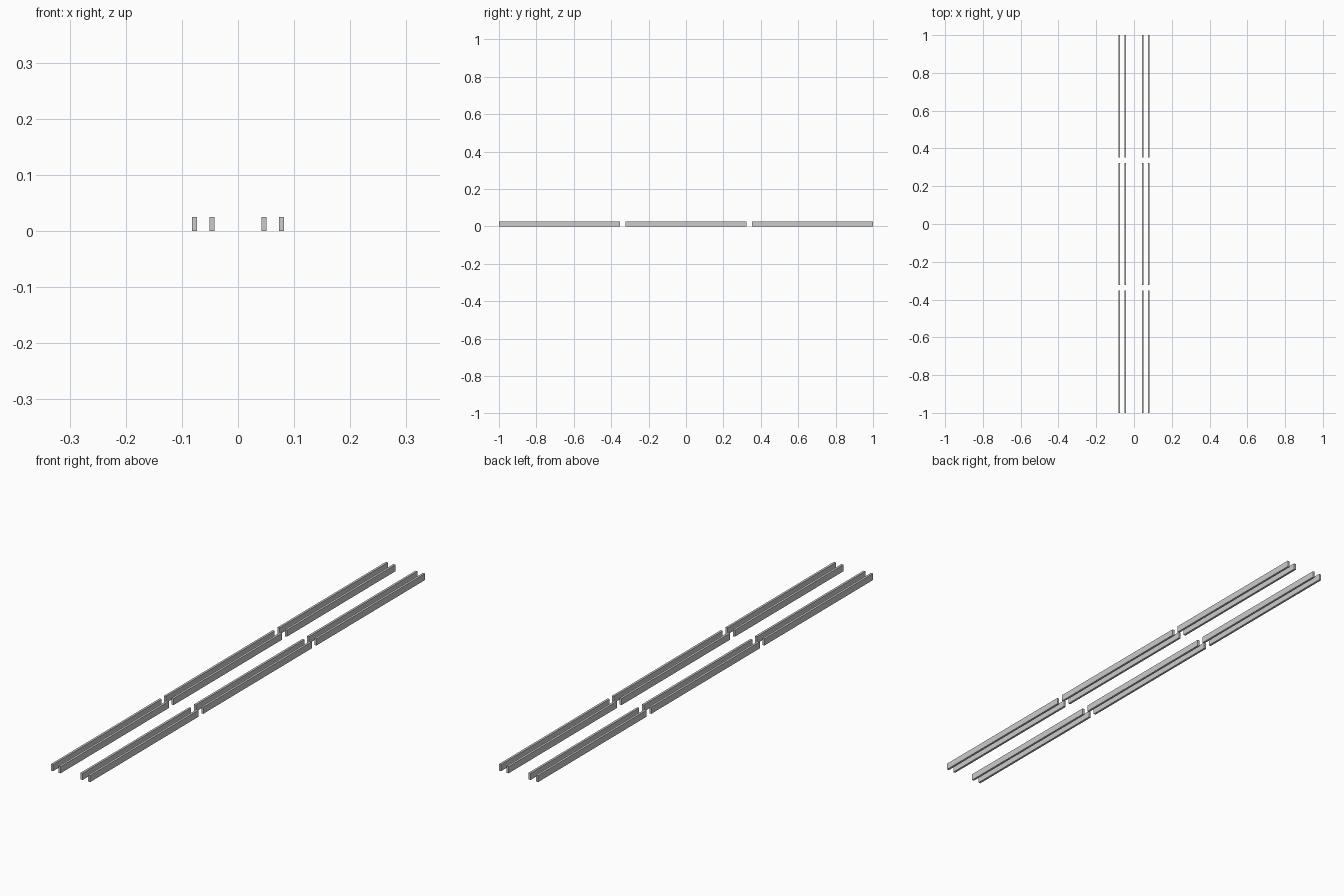
import bpy

if "Cube" in bpy.data.objects:
    bpy.data.objects.remove(bpy.data.objects["Cube"])

RAIL_W, RAIL_H = 0.0085, 0.025
SEG_L, GAP = 0.648, 0.028


def box(name, center, size):
    bpy.ops.mesh.primitive_cube_add(size=1, location=center)
    ob = bpy.context.object
    ob.name = name
    ob.scale = size
    bpy.ops.object.transform_apply(location=False, rotation=False, scale=True)
    return ob


# Two tracks, each a pair of thin upright rails split into three lengths
for side, sx in (("left", -1), ("right", 1)):
    for place, x in (("inner", 0.0463), ("outer", 0.0775)):
        for i, step in enumerate((-1, 0, 1)):
            box(f"{side}_{place}_rail_{i + 1}",
                (sx * x, step * (SEG_L + GAP), RAIL_H / 2),
                (RAIL_W, SEG_L, RAIL_H))
